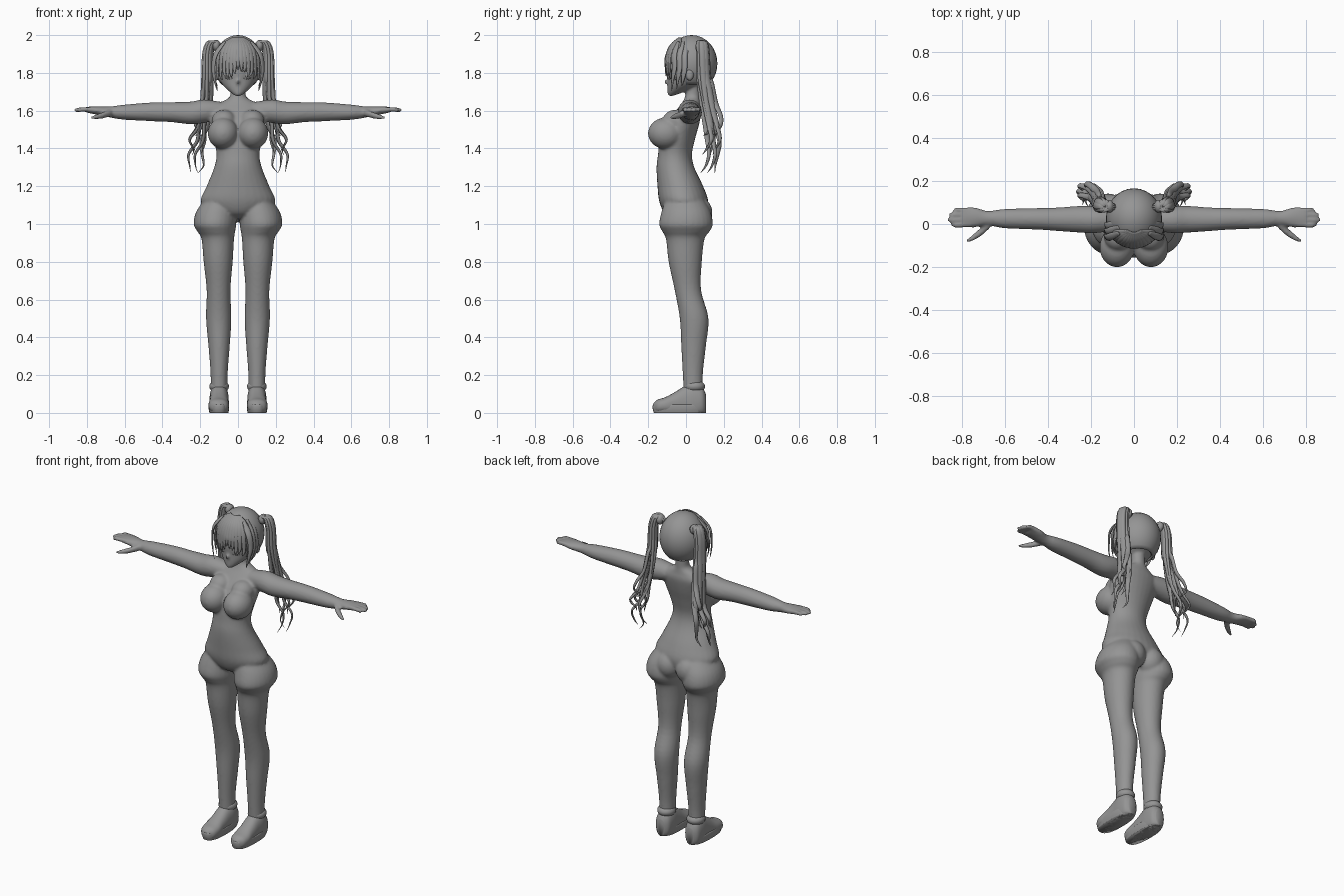
import bpy, bmesh, math, random
from mathutils import Vector, Matrix

random.seed(4)
if "Cube" in bpy.data.objects:
    bpy.data.objects.remove(bpy.data.objects["Cube"], do_unlink=True)

grey = bpy.data.materials.new("plain grey")
grey.use_nodes = True
grey.diffuse_color = (.3, .3, .3, 1)
grey.node_tree.nodes["Principled BSDF"].inputs["Base Color"].default_value = (.3, .3, .3, 1)


def spline(rows, steps=5):
    """Smoothly interpolate a list of equal-length tuples."""
    out = []
    last = len(rows) - 1
    for i in range(last):
        a, b = rows[max(i - 1, 0)], rows[i]
        c, d = rows[i + 1], rows[min(i + 2, last)]
        for s in range(steps):
            t = s / steps
            out.append([q + t / 2 * (r - p + t * (2 * p - 5 * q + 4 * r - w + t * (3 * (q - r) + w - p)))
                        for p, q, r, w in zip(a, b, c, d)])
    return out + [list(rows[-1])]


def skin(bm, rings):
    """Join rings of points into a closed tube."""
    loops = [[bm.verts.new(p) for p in ring] for ring in rings]
    count = len(loops[0])
    for low, high in zip(loops, loops[1:]):
        for i in range(count):
            j = (i + 1) % count
            bm.faces.new((low[i], low[j], high[j], high[i]))
    bm.faces.new(loops[0])
    bm.faces.new(loops[-1])


def loft(bm, rows, axis="z", sides=28, power=2.0):
    """Rows hold position on the axis, two centre coordinates and two radii."""
    rings = []
    for pos, a, b, ra, rb in spline(rows):
        ring = []
        for k in range(sides):
            ang = math.tau * k / sides
            c, s = math.cos(ang), math.sin(ang)
            u = a + max(ra, .002) * math.copysign(abs(c) ** (2 / power), c)
            v = b + max(rb, .002) * math.copysign(abs(s) ** (2 / power), s)
            ring.append({"x": (pos, u, v), "y": (u, pos, v), "z": (u, v, pos)}[axis])
        rings.append(ring)
    skin(bm, rings)


def strand(bm, points, width, thick, sides=8):
    """Flattened lock tapering to a point, lying on the head."""
    path = [Vector(p) for p in spline(points, 6)]
    last = len(path) - 1
    rings = []
    for i, p in enumerate(path):
        along = (path[min(i + 1, last)] - path[max(i - 1, 0)]).normalized()
        out = Vector((p.x, p.y - .03, max(0, p.z - 1.85)))
        side = along.cross(out).normalized()
        out = side.cross(along)
        t = i / last
        size = max(.06, min(1, .5 + 3 * t) * (1 - t ** 3))
        rings.append([p + size * (side * width * math.cos(math.tau * k / sides)
                                  + out * thick * math.sin(math.tau * k / sides)) for k in range(sides)])
    skin(bm, rings)


def ball(bm, centre, radii):
    matrix = Matrix.Translation(centre) @ Matrix.Diagonal((*radii, 1))
    bmesh.ops.create_uvsphere(bm, u_segments=28, v_segments=18, radius=1, matrix=matrix)


def both_sides(bm):
    copy = bmesh.ops.duplicate(bm, geom=bm.verts[:] + bm.edges[:] + bm.faces[:])["geom"]
    for v in copy:
        if isinstance(v, bmesh.types.BMVert):
            v.co.x = -v.co.x


def finish(name, bm):
    bmesh.ops.recalc_face_normals(bm, faces=bm.faces[:])
    for face in bm.faces:
        face.smooth = True
    mesh = bpy.data.meshes.new(name)
    bm.to_mesh(mesh)
    bm.free()
    mesh.materials.append(grey)
    obj = bpy.data.objects.new(name, mesh)
    bpy.context.scene.collection.objects.link(obj)
    return obj


# Limbs, modelled on the left and mirrored
body = bmesh.new()
loft(body, [(1.15, .09, -.01, .07, .09), (1.07, .113, 0, .106, .128), (1.0, .122, 0, .113, .142),
            (.96, .115, 0, .1, .125), (.92, .107, -.004, .086, .102), (.8, .105, -.004, .077, .088),
            (.65, .103, .01, .063, .07), (.5, .102, .043, .067, .076), (.35, .1, .04, .056, .065),
            (.2, .1, .036, .045, .053), (.06, .1, .04, .045, .05)])
loft(body, [(.08, .02, 1.6, .05, .045), (.18, .02, 1.597, .062, .062), (.25, .022, 1.588, .062, .06),
            (.35, .022, 1.592, .055, .053), (.45, .024, 1.594, .05, .05), (.6, .025, 1.592, .045, .04),
            (.68, .027, 1.593, .034, .029), (.74, .031, 1.6, .047, .023), (.8, .031, 1.605, .046, .016)], "x")
for y, tip in ((.066, .84), (.043, .862), (.019, .868), (-.005, .85)):
    loft(body, [(.76, y, 1.604, .011, .013), (.82, y, 1.606, .012, .013),
                (tip - .01, y, 1.603, .011, .012), (tip, y, 1.602, .005, .005)], "x", 12)
loft(body, [(.67, 0, 1.59, .02, .02), (.71, -.035, 1.577, .02, .018),
            (.75, -.064, 1.567, .015, .014), (.78, -.08, 1.562, .006, .006)], "x", 14)

# Chest, seat and ears
ball(body, (.079, -.108, 1.48), (.081, .093, .083))
ball(body, (.075, -.055, 1.545), (.065, .07, .06))
ball(body, (.067, .06, 1.06), (.078, .08, .085))
ball(body, (.118, .02, 1.79), (.014, .022, .035))
both_sides(body)

# Torso, neck and head
loft(body, [(1.03, 0, 0, .05, .07), (1.06, 0, -.005, .14, .11), (1.12, 0, -.012, .197, .13),
            (1.2, 0, -.03, .166, .121), (1.3, 0, -.056, .126, .1), (1.37, 0, -.058, .114, .09),
            (1.45, 0, -.045, .13, .093), (1.53, 0, -.018, .147, .088), (1.6, 0, .015, .15, .068),
            (1.64, 0, .028, .1, .05), (1.67, 0, .034, .047, .041), (1.71, 0, .037, .039, .037),
            (1.8, 0, .037, .04, .037)])
loft(body, [(1.678, 0, -.082, .013, .013), (1.695, 0, -.06, .038, .038), (1.73, 0, -.022, .077, .076),
            (1.765, 0, .006, .1, .103), (1.8, 0, .02, .111, .121), (1.86, 0, .026, .115, .124),
            (1.93, 0, .03, .093, .108), (1.972, 0, .03, .045, .05)])
ball(body, (0, -.1, 1.753), (.009, .016, .014))
figure = finish("body", body)
remesh = figure.modifiers.new("blend parts", "REMESH")
remesh.mode = "VOXEL"
remesh.voxel_size = .008
remesh.use_smooth_shade = True
soften = figure.modifiers.new("soften joins", "SMOOTH")
soften.factor = .5
soften.iterations = 5

# Shoes: rounded upper flattened on the ground, with a sole rim
shoes = bmesh.new()
loft(shoes, [(.105, .1, .05, .025, .05), (.085, .1, .06, .045, .075), (.04, .1, .06, .051, .1),
             (-.01, .1, .055, .05, .085), (-.06, .101, .045, .051, .064), (-.11, .102, .04, .054, .043),
             (-.15, .102, .035, .045, .035), (-.172, .102, .03, .018, .022)], "y", 28, 2.3)
loft(shoes, [(0, .101, -.036, .05, .134), (.02, .101, -.036, .054, .14),
             (.04, .101, -.036, .054, .14), (.045, .101, -.036, .05, .134)], "z", 36, 2.6)
ball(shoes, (.1, .045, .14), (.052, .056, .035))
for v in shoes.verts:
    v.co.z = max(v.co.z, 0)
both_sides(shoes)
finish("shoes", shoes)

# Hair cap, open over the face and at the nape
cap = bmesh.new()
ball(cap, (0, .03, 1.85), (.13, .136, .15))
opening = []
for face in cap.faces:
    c = face.calc_center_median()
    if c.z < 1.74 or (c.y < -.03 and c.z < 1.9):
        opening.append(face)
bmesh.ops.delete(cap, geom=opening, context="FACES")
cap_obj = finish("hair_cap", cap)
shell = cap_obj.modifiers.new("thickness", "SOLIDIFY")
shell.thickness = .012


def on_hair(x, z):
    height = (max(z, 1.85) - 1.85) / .155
    return x, .03 - .14 * math.sqrt(max(.02, 1 - (x / .135) ** 2 - height ** 2)), z


# Fringe and side locks
fringe = bmesh.new()
for k in range(-6, 7):
    x = k * .0175
    tip = 1.8 + random.uniform(-.015, .02) - abs(x) * .3
    strand(fringe, [on_hair(x * .25, 1.985), on_hair(x * .8, 1.94), on_hair(x, 1.88),
                    on_hair(x * 1.05, tip + .03), on_hair(x * .95, tip)], .017, .006)
for side in (-1, 1):
    for k in range(3):
        y = -.062 + k * .027
        strand(fringe, [(side * .07, y + .02, 1.965), (side * .118, y, 1.9), (side * .131, y, 1.83),
                        (side * .125, y - .008, 1.77), (side * .108, y - .015, 1.7 + k * .015)], .018, .007)
finish("fringe", fringe)

# Twin tails: fanned wavy locks from a knot
tails = bmesh.new()
route = [(.1, .08, 1.94), (.14, .085, 1.962), (.16, .09, 1.9), (.162, .095, 1.78), (.166, .11, 1.65),
         (.178, .13, 1.53), (.2, .15, 1.44), (.22, .15, 1.37), (.215, .135, 1.31), (.225, .12, 1.27)]
for k in range(8):
    turn = math.tau * k / 8
    lock = []
    for i, (x, y, z) in enumerate(route):
        spread = .012 + .0028 * i
        wave = .014 * math.sin(i * 1.9 + k) if i > 5 else 0
        lock.append((x + spread * math.cos(turn) + wave, y + spread * math.sin(turn) + wave / 2,
                     z + .011 * i * (k % 3) * (i > 3)))
    strand(tails, lock, .021, .011)
ball(tails, (.115, .082, 1.945), (.022, .03, .03))
both_sides(tails)
finish("twin_tails", tails)

# Eyes, lashes, brows and mouth
face = bmesh.new()
strand(face, [(.022, -.1, 1.808), (.04, -.1, 1.825), (.062, -.088, 1.824), (.084, -.066, 1.802)], .005, .004)
strand(face, [(.03, -.096, 1.772), (.05, -.089, 1.767), (.07, -.078, 1.775)], .002, .002)
strand(face, [(.02, -.106, 1.845), (.05, -.094, 1.856), (.08, -.07, 1.845)], .003, .003)
ball(face, (.051, -.088, 1.796), (.016, .004, .024))
both_sides(face)
strand(face, [(-.016, -.088, 1.722), (0, -.092, 1.72), (.016, -.088, 1.722)], .002, .002)
finish("face_details", face)
